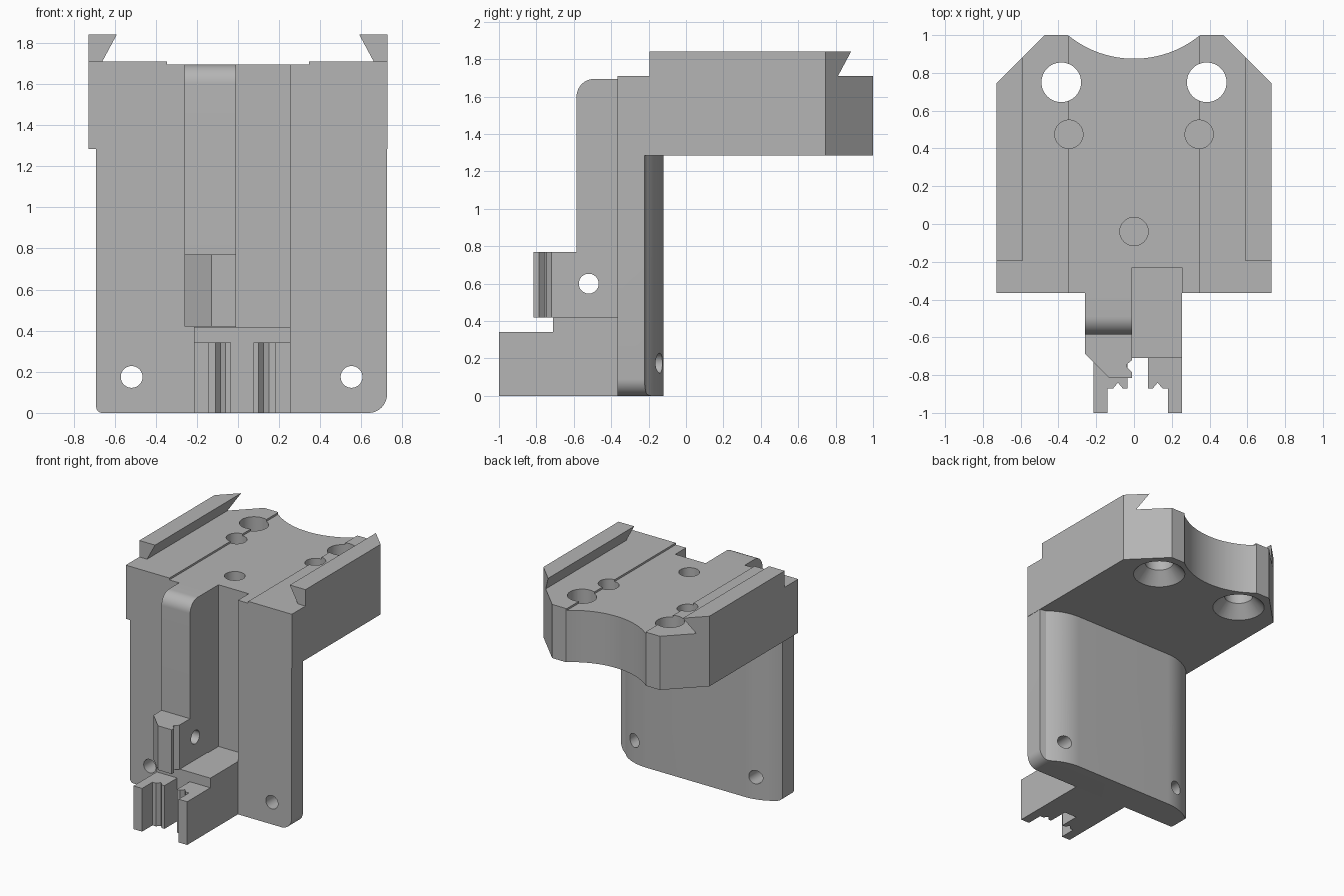
import bpy
import bmesh
import math
from mathutils import Matrix, Vector

cube = bpy.data.objects.get("Cube")
if cube:
    bpy.data.objects.remove(cube)

grey = bpy.data.materials.new("plain_grey")
grey.use_nodes = True
colour = (0.46, 0.46, 0.46, 1)
grey.diffuse_color = colour
grey.node_tree.nodes["Principled BSDF"].inputs["Base Color"].default_value = colour


def prism(name, points, axis, low, high):
    """Extrude a flat outline along an axis; points are in the other two axes, in order."""
    def place(a, b, c):
        return {"x": (c, a, b), "y": (a, c, b), "z": (a, b, c)}[axis]
    bm = bmesh.new()
    face = bm.faces.new([bm.verts.new(place(a, b, low)) for a, b in points])
    grown = bmesh.ops.extrude_face_region(bm, geom=[face])
    verts = [v for v in grown["geom"] if isinstance(v, bmesh.types.BMVert)]
    bmesh.ops.translate(bm, verts=verts, vec=Vector(place(0, 0, high - low)))
    bmesh.ops.recalc_face_normals(bm, faces=bm.faces[:])
    return make_object(name, bm)


def make_object(name, bm):
    mesh = bpy.data.meshes.new(name)
    bm.to_mesh(mesh)
    bm.free()
    mesh.materials.append(grey)
    obj = bpy.data.objects.new(name, mesh)
    bpy.context.scene.collection.objects.link(obj)
    return obj


def box(name, x, y, z):
    return prism(name, [(x[0], y[0]), (x[1], y[0]), (x[1], y[1]), (x[0], y[1])], "z", *z)


def rod(axis, centre, radius, length, top_radius=None, sides=48):
    """Round cutter centred on a point."""
    bm = bmesh.new()
    turn = {"x": Matrix.Rotation(math.pi / 2, 4, "Y"),
            "y": Matrix.Rotation(math.pi / 2, 4, "X"), "z": Matrix()}[axis]
    bmesh.ops.create_cone(bm, cap_ends=True, segments=sides, radius1=radius,
                          radius2=top_radius or radius, depth=length,
                          matrix=Matrix.Translation(centre) @ turn)
    return make_object("cutter", bm)


def combine(target, tool, operation="DIFFERENCE"):
    mod = target.modifiers.new("shape", "BOOLEAN")
    mod.operation, mod.object, mod.solver = operation, tool, "EXACT"
    bpy.context.view_layer.update()
    graph = bpy.context.evaluated_depsgraph_get()
    mesh = bpy.data.meshes.new_from_object(target.evaluated_get(graph))
    target.modifiers.clear()
    target.data = mesh
    bpy.data.objects.remove(tool)


def arc(cx, cy, radius, start, end, steps=12):
    angles = [math.radians(start + (end - start) * i / steps) for i in range(steps + 1)]
    return [(cx + radius * math.cos(a), cy + radius * math.sin(a)) for a in angles]


def mirrored(points):
    return points + [(-x, y) for x, y in reversed(points)]


W, FRONT, SHELF, TOP, MID = 0.7275, -0.365, 1.285, 1.71, 1.695

# Top block: dovetail section, trimmed to its plan
top_block = prism("top_block", mirrored([
    (W, SHELF), (W, 1.84), (0.59, 1.84), (0.66, TOP), (0.345, TOP), (0.345, MID)]),
    "y", FRONT, 1)
plan = mirrored([(W, -0.5), (W, 0.745), (0.47, 1.002)])
combine(top_block, prism("cutter", plan, "z", 1, 2), "INTERSECT")
combine(top_block, rod("z", (0, 1.4275, 1.5), 0.5525, 2, sides=128))
for side in (-1, 1):
    xs = sorted((side * 0.5, side * 0.9))
    combine(top_block, box("cutter", xs, (-0.6, -0.195), (TOP, 2)))
    combine(top_block, rod("z", (side * 0.385, 0.75, 1.5), 0.105, 1))
    combine(top_block, rod("z", (side * 0.385, 0.75, SHELF + 0.045), 0.2, 0.11, 0.1))
    combine(top_block, rod("z", (side * 0.345, 0.475, 1.65), 0.075, 0.4))
combine(top_block, rod("z", (0, -0.04, 1.65), 0.075, 0.4))

# Upright plate: curved back corners, rounded lower corners
mid_x, half = 0.0175, 0.7075
radius = 0.38
back = arc(0.43, -0.12 - radius, radius, 47, 90, 16)
side_y = back[0][1]
outline = [(0.725, FRONT), (0.725, side_y)] + back[1:]
outline += [(-x, y) for x, y in reversed(back) if x < 0.69]
outline += [(-0.69, -0.22), (-0.69, FRONT)]
upright_plate = prism("upright_plate", outline, "z", 0, SHELF)
lower = arc(-0.66, 0.03, 0.03, 180, 270) + arc(0.635, 0.09, 0.09, 270, 360)
combine(upright_plate, prism("cutter", lower + [(0.725, 2), (-0.69, 2)], "y", -1, 1), "INTERSECT")
for x in (-0.5175, 0.5525):
    combine(upright_plate, rod("y", (x, -0.2, 0.175), 0.053, 1))

# Front channel through plate and top block
for part in (upright_plate, top_block):
    combine(part, box("cutter", (-0.01, 0.255), (-0.6, -0.23), (0.415, 2)))

# Tall rib with rounded top, meeting the plate
rib_profile = [(FRONT, 0.42), (FRONT, MID)] + arc(-0.49, MID - 0.095, 0.095, 90, 180) + [(-0.585, 0.42)]
rib = prism("rib", rib_profile, "x", -0.26, -0.01)

# Jaw at the foot of the rib, with a small side notch
jaw = prism("jaw", [
    (-0.26, -0.585), (-0.26, -0.685), (-0.13, -0.815), (-0.01, -0.815), (-0.01, -0.785),
    (-0.04, -0.755), (-0.04, -0.745), (-0.01, -0.72), (-0.01, -0.585)], "z", 0.42, 0.77)
for part in (rib, jaw):
    combine(part, rod("x", (-0.1, -0.52, 0.6), 0.053, 1))

# Foot block and its two notched prongs
foot_block = box("foot_block", (-0.215, 0.255), (-0.71, FRONT), (0, 0.418))
for name, side in (("right_prong", -1), ("left_prong", 1)):
    prong = [(0, -0.71), (0, -0.87), (0.025, -0.87), (0.05, -0.84), (0.075, -0.87),
             (0.105, -0.87), (0.105, -1), (0.18, -1), (0.18, -0.71)]
    inner = 0.075 if side > 0 else -0.035
    prism(name, [(inner + side * x, y) for x, y in prong], "z", 0, 0.342)

# Smooth the round surfaces, keep edges crisp
for obj in bpy.context.scene.objects:
    if obj.type == "MESH":
        bpy.ops.object.select_all(action="DESELECT")
        obj.select_set(True)
        bpy.context.view_layer.objects.active = obj
        bpy.ops.object.shade_smooth_by_angle(angle=math.radians(25))
